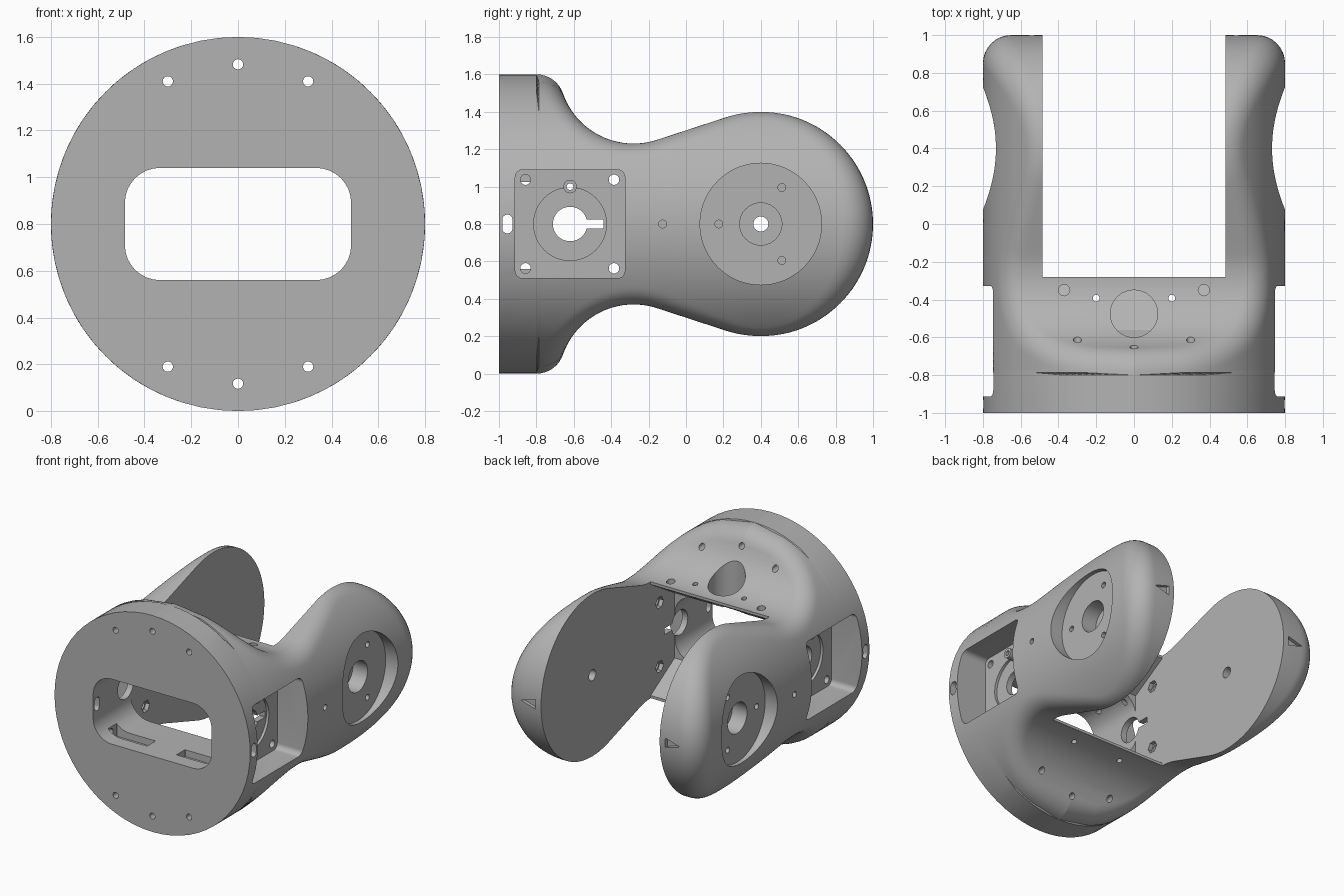
import bpy, bmesh
from math import sin, cos, pi, sqrt, atan2, radians
from mathutils import Vector

if "Cube" in bpy.data.objects:
    bpy.data.objects.remove(bpy.data.objects["Cube"])

R, FILLET, MID = 0.8, 0.15, 0.8      # barrel radius, edge rounding, axis height

grey = bpy.data.materials.new("plain grey")
grey.use_nodes = True
grey.diffuse_color = (0.45, 0.45, 0.45, 1)
grey.node_tree.nodes["Principled BSDF"].inputs["Base Color"].default_value = (0.45, 0.45, 0.45, 1)


def add_object(name, bm):
    bmesh.ops.recalc_face_normals(bm, faces=bm.faces)
    mesh = bpy.data.meshes.new(name)
    bm.to_mesh(mesh)
    bm.free()
    obj = bpy.data.objects.new(name, mesh)
    bpy.context.collection.objects.link(obj)
    mesh.materials.append(grey)
    return obj


def circle(u, v, r, n=32):
    return [(u + r * cos(2 * pi * i / n), v + r * sin(2 * pi * i / n)) for i in range(n)]


def rounded(u, v, w, h, r, n=8):
    """Rounded rectangle with half sizes w and h."""
    pts = []
    for k, (a, b) in enumerate(((1, 1), (-1, 1), (-1, -1), (1, -1))):
        for i in range(n + 1):
            t = (k + i / n) * pi / 2
            pts.append((u + a * (w - r) + r * cos(t), v + b * (h - r) + r * sin(t)))
    return pts


def prism(bm, outline, axis, lo, hi):
    place = {"x": lambda u, v, t: (t, u, v),
             "y": lambda u, v, t: (u, t, v),
             "z": lambda u, v, t: (u, v, t)}[axis]
    a, b = ([bm.verts.new(place(u, v, t)) for u, v in outline] for t in (lo, hi))
    bm.faces.new(a)
    bm.faces.new(b[::-1])
    for i in range(len(a)):
        j = (i + 1) % len(a)
        bm.faces.new((a[i], b[i], b[j], a[j]))


def cut(target, prisms):
    """Subtract a batch of separate prisms."""
    bm = bmesh.new()
    for p in prisms:
        prism(bm, *p)
    cutter = add_object("cutter", bm)
    cutter.hide_render = True
    mod = target.modifiers.new("cut", "BOOLEAN")
    mod.operation, mod.solver, mod.object = "DIFFERENCE", "EXACT", cutter
    bpy.context.view_layer.objects.active = target
    bpy.ops.object.modifier_apply(modifier=mod.name)
    bpy.data.objects.remove(cutter)


def both(outline, lo, hi):
    """The same prism on the left and right sides."""
    return [(outline, "x", lo, hi), (outline, "x", -hi, -lo)]


# Path of the rounding centre along the upper outline: (y, z, outline normal)
def arc(cy, cz, r, a0, a1, n, sign):
    out = []
    for i in range(n + 1):
        t = radians(a0 + (a1 - a0) * i / n)
        out.append((cy + r * cos(t), cz + r * sin(t), Vector((0, sign * cos(t), sign * sin(t)))))
    return out


neck = arc(-0.28, 0.83, 0.55, 199.1, 288, 24, -1)
head = arc(0.4, 0, 0.45, 108, 0, 36, 1)
(y0, z0, n0), (y1, z1, _) = neck[-1], head[0]
line = [(y0 + (y1 - y0) * i / 6, z0 + (z1 - z0) * i / 6, n0) for i in range(1, 6)]
path = neck + line + head

# Fork body: quarter sections mirrored into rings and lofted
COLS, BEND = 16, 8


def quarter(y, z, normal):
    x = sqrt(max(0, (R - FILLET) ** 2 - z * z))
    th = atan2(z, x)
    pts = [Vector((R * cos(th * i / COLS), y, R * sin(th * i / COLS))) for i in range(COLS)]
    out = Vector((cos(th), 0, sin(th)))
    centre = Vector((x, y, z))
    pts += [centre + FILLET * out.slerp(normal, i / BEND) for i in range(BEND + 1)]
    return pts


front = [Vector((R * cos(t), -1, R * sin(t)))
         for t in [min(i / COLS, 1) * pi / 2 for i in range(COLS + BEND + 1)]]
bm = bmesh.new()
rings = []
for q in [front] + [quarter(*p) for p in path]:
    ring = [(p.x, p.y, p.z) for p in q] + [(-p.x, p.y, p.z) for p in q[::-1]]
    ring += [(-p.x, p.y, -p.z) for p in q[1:]] + [(p.x, p.y, -p.z) for p in q[:0:-1]]
    rings.append([bm.verts.new((x, y, z + MID)) for x, y, z in ring])
for a, b in zip(rings, rings[1:]):
    for i in range(len(a)):
        j = (i + 1) % len(a)
        bm.faces.new((a[i], a[j], b[j], b[i]))
bmesh.ops.remove_doubles(bm, verts=bm.verts, dist=0.0005)
bmesh.ops.dissolve_degenerate(bm, edges=bm.edges, dist=0.0002)
bmesh.ops.holes_fill(bm, edges=[e for e in bm.edges if e.is_boundary], sides=0)
body = add_object("fork_body", bm)

# Gap between the arms, flaring out of the cable channel
gap = [(-0.56, 0.56), (-0.28, 0.39), (-0.28, -0.2), (1.2, -0.2),
       (1.2, 1.8), (-0.28, 1.8), (-0.28, 1.21), (-0.56, 1.04)]
cut(body, [(gap, "x", -0.485, 0.485)])
cut(body, [(rounded(0, MID, 0.484, 0.24, 0.15), "y", -1.2, -0.5)])

# Side pockets, round bearing seats and flange slots
cut(body, both(rounded(-0.62, MID, 0.293, 0.29, 0.04), 0.55, 1)
    + both(circle(0.4, MID, 0.325, 64), 0.7, 1)
    + both(rounded(-0.955, MID, 0.027, 0.05, 0.026), 0.4, 1))
cut(body, both(circle(-0.62, MID, 0.195, 48), 0.53, 0.9)
    + both(circle(0.4, MID, 0.113), 0.58, 1))

# Keyed shaft holes, pivot holes, screw holes
holes = both(circle(-0.62, MID, 0.092), 0.4, 0.9) + both(circle(0.4, MID, 0.04), 0.4, 0.9)
for y in (-0.858, -0.385):
    for z in (MID - 0.237, MID + 0.237):
        holes += both(circle(y, z, 0.028, 16), 0.4, 0.9)
for k in range(3):
    t = pi / 3 + k * 2 * pi / 3
    holes += both(circle(0.4 + 0.225 * cos(t), MID + 0.225 * sin(t), 0.021, 16), 0.58, 0.9)
holes += both(circle(-0.125, MID, 0.021, 16), 0.6, 0.9)
cut(body, holes)
cut(body, both(rounded(-0.54, MID, 0.1, 0.023, 0.002, 1), 0.4, 0.9)
    + [h for z in (MID - 0.237, MID + 0.237) for h in both(circle(-0.385, z, 0.045, 6), 0.4, 0.515)])

# Flange screw holes and the ports through the neck
flange = [(circle(x, MID + s * z, 0.022, 16), "y", -1.2, -0.4)
          for s in (-1, 1) for x, z in ((-0.3, 0.61), (0, 0.683), (0.3, 0.61))]
ports = [(circle(0, -0.475, 0.125, 48), "z", 1, 1.7)]
for s in (-1, 1):
    ports += [(circle(s * 0.37, -0.35, 0.03, 16), "z", 1, 1.7),
              (circle(s * 0.2, -0.393, 0.018, 16), "z", -0.1, 1.7)]
cut(body, flange)
cut(body, ports)

# Recesses in the channel floor and pointer notches on the arm tips
marks = []
for s in (-1, 1):
    marks.append((rounded(s * 0.28, -0.84, 0.16, 0.05, 0.002, 1), "z", 0.51, 0.7))
    marks.append(([(s * 0.53, MID - 0.035), (s * 0.53, MID + 0.035), (s * 0.65, MID)], "y", 0.975, 1.1))
cut(body, marks)

# Threaded posts in the side pockets
bm = bmesh.new()
for p in both(circle(-0.62, 1.0, 0.036, 24), 0.52, 0.6):
    prism(bm, *p)
posts = add_object("pocket_posts", bm)
bore = both(circle(-0.62, 1.0, 0.018, 16), 0.4, 0.9)
cut(posts, bore)
cut(body, bore)

for obj in (body, posts):
    bpy.ops.object.select_all(action="DESELECT")
    obj.select_set(True)
    bpy.context.view_layer.objects.active = obj
    bpy.ops.object.shade_smooth_by_angle(angle=radians(30))
